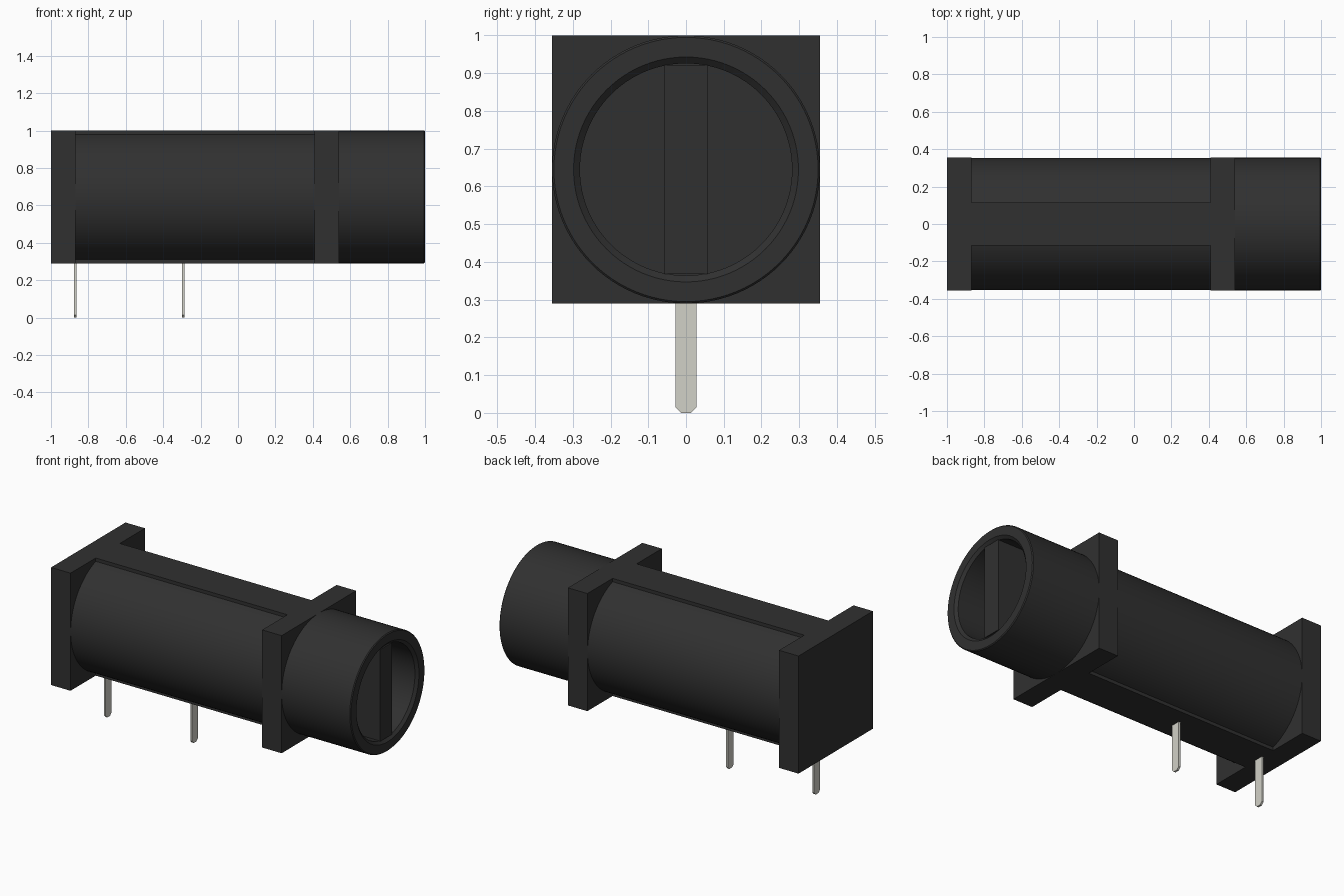
import bpy, bmesh, math
from mathutils import Vector, Matrix

old = bpy.data.objects.get("Cube")
if old:
    bpy.data.objects.remove(old, do_unlink=True)

AXIS_Z = 0.645   # height of the barrel axis
R = 0.355        # barrel radius and flange half width


def material(name, color):
    m = bpy.data.materials.new(name)
    m.use_nodes = True
    m.diffuse_color = (*color, 1)
    bsdf = next(n for n in m.node_tree.nodes if n.type == 'BSDF_PRINCIPLED')
    bsdf.inputs["Base Color"].default_value = (*color, 1)
    bsdf.inputs["Roughness"].default_value = 0.6
    return m


black = material("black plastic", (0.03, 0.03, 0.03))
metal = material("tinned metal", (0.64, 0.635, 0.57))


def finish(name, bm, mat, smooth=False):
    bmesh.ops.recalc_face_normals(bm, faces=bm.faces)
    mesh = bpy.data.meshes.new(name)
    bm.to_mesh(mesh)
    bm.free()
    mesh.materials.append(mat)
    ob = bpy.data.objects.new(name, mesh)
    bpy.context.collection.objects.link(ob)
    if smooth:
        bpy.ops.object.select_all(action='DESELECT')
        ob.select_set(True)
        bpy.context.view_layer.objects.active = ob
        bpy.ops.object.shade_smooth_by_angle(angle=math.radians(25))
    return ob


def box(name, x0, x1, half_y, z0, z1, mat=black):
    bm = bmesh.new()
    size = Matrix.Diagonal((x1 - x0, 2 * half_y, z1 - z0, 1))
    centre = Matrix.Translation(((x0 + x1) / 2, 0, (z0 + z1) / 2))
    bmesh.ops.create_cube(bm, size=1, matrix=centre @ size)
    return finish(name, bm, mat)


def lathe(name, profile, steps=96):
    """Turn (x, radius) points around the barrel axis."""
    bm = bmesh.new()
    verts = [bm.verts.new((x, 0, AXIS_Z + r)) for x, r in profile]
    edges = [bm.edges.new(pair) for pair in zip(verts, verts[1:])]
    bmesh.ops.spin(bm, geom=verts + edges, cent=(0, 0, AXIS_Z), axis=(1, 0, 0),
                   angle=math.tau, steps=steps)
    bmesh.ops.remove_doubles(bm, verts=bm.verts, dist=0.0005)
    return finish(name, bm, black, smooth=True)


# Barrel with flat strips along its top and bottom
lathe("barrel", [(-0.88, 0), (-0.88, R - 0.001), (0.42, R - 0.001), (0.42, 0)])
box("top_strip", -0.88, 0.42, 0.115, AXIS_Z + 0.2, AXIS_Z + R)
box("bottom_strip", -0.88, 0.42, 0.115, AXIS_Z - R, AXIS_Z - 0.2)

# Square flanges
box("end_flange", -1, -0.87, R, AXIS_Z - R, AXIS_Z + R)
box("panel_flange", 0.41, 0.54, R, AXIS_Z - R, AXIS_Z + R)

# Hollow cap with a grip bar across its recess
lathe("cap", [(0.53, 0), (0.53, R), (0.995, R), (1, R - 0.005), (1, 0.298),
              (0.985, 0.281), (0.7, 0.281), (0.7, 0)])
box("grip_bar", 0.69, 0.99, 0.057, AXIS_Z - 0.277, AXIS_Z + 0.277)


# Flat solder pins with clipped tips
def pin(name, x, half=0.028, clip=0.015, thick=0.012):
    outline = [(-half, 0.31), (-half, clip), (clip - half, 0),
               (half - clip, 0), (half, clip), (half, 0.31)]
    bm = bmesh.new()
    face = bm.faces.new([bm.verts.new((x - thick / 2, y, z)) for y, z in outline])
    side = bmesh.ops.extrude_face_region(bm, geom=[face])
    moved = [g for g in side["geom"] if isinstance(g, bmesh.types.BMVert)]
    bmesh.ops.translate(bm, verts=moved, vec=Vector((thick, 0, 0)))
    return finish(name, bm, metal)


pin("end_pin", -0.87)
pin("middle_pin", -0.293)
